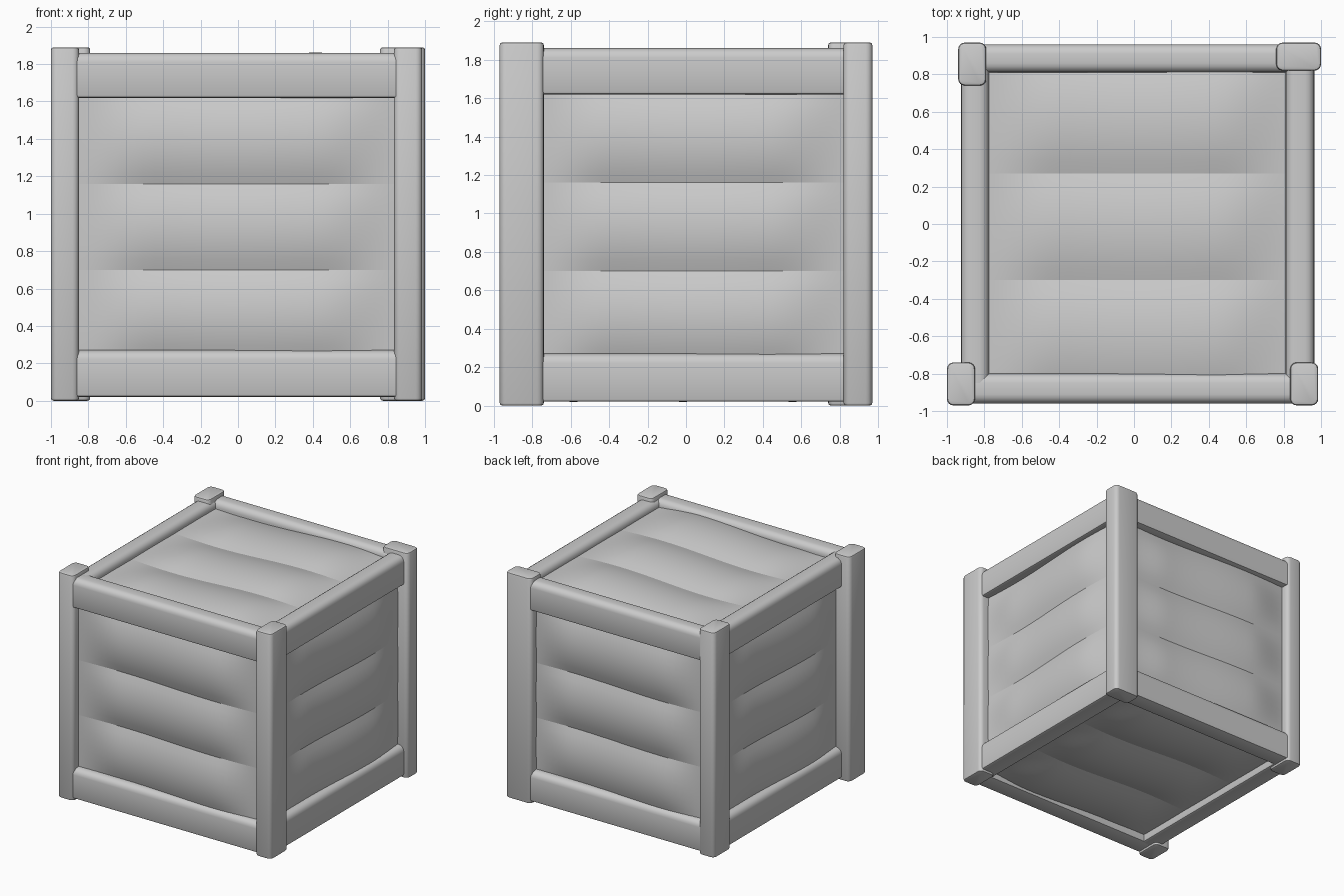
import bpy
import bmesh
from math import pi, sin, radians
from mathutils import Vector

cube = bpy.data.objects.get("Cube")
if cube:
    bpy.data.objects.remove(cube, do_unlink=True)

# One plain grey for the whole crate
grey = bpy.data.materials.new("plain_grey")
grey.use_nodes = True
colour = (0.6, 0.6, 0.6, 1)
grey.diffuse_color = colour
grey.node_tree.nodes["Principled BSDF"].inputs["Base Color"].default_value = colour


def add_object(name, bm):
    mesh = bpy.data.meshes.new(name)
    bm.to_mesh(mesh)
    bm.free()
    mesh.materials.append(grey)
    obj = bpy.data.objects.new(name, mesh)
    bpy.context.collection.objects.link(obj)
    bpy.ops.object.select_all(action='DESELECT')
    obj.select_set(True)
    bpy.context.view_layer.objects.active = obj
    bpy.ops.object.shade_smooth_by_angle(angle=radians(40))


def soften(bm, edges, offset, segments):
    bmesh.ops.bevel(bm, geom=edges, offset=offset, segments=segments,
                    profile=0.5, affect='EDGES')


def box(xs, ys, zs):
    bm = bmesh.new()
    bmesh.ops.create_cube(bm, size=1)
    for v in bm.verts:
        for i, (lo, hi) in enumerate((xs, ys, zs)):
            v.co[i] = lo if v.co[i] < 0 else hi
    return bm


def post(name, xs, ys, zs=(0, 1.89)):
    """Upright with well-rounded sides and slightly softened ends."""
    bm = box(xs, ys, zs)
    soften(bm, [e for e in bm.edges
                if abs(e.verts[0].co.z - e.verts[1].co.z) > 1], 0.035, 4)
    soften(bm, [e for e in bm.edges
                if abs(e.verts[0].co.z - e.verts[1].co.z) < 0.01], 0.014, 2)
    add_object(name, bm)


def rail(name, xs, ys, zs):
    """Level timber, rounded along its upper edges."""
    bm = box(xs, ys, zs)
    long_axis = 0 if xs[1] - xs[0] > ys[1] - ys[0] else 1
    long_edges = [e for e in bm.edges
                  if abs(e.verts[0].co[long_axis] - e.verts[1].co[long_axis]) > 1]
    middle = sum(zs) / 2
    upper = [e for e in long_edges if e.verts[0].co.z > middle]
    soften(bm, upper, 0.05, 4)
    lower = [e for e in bm.edges if all(v.co.z < middle for v in e.verts)
             and e.calc_length() > 1]
    soften(bm, lower, 0.015, 2)
    add_object(name, bm)


def plank(name, origin, u, v, length, width, nu=28, nv=8):
    """Board that bulges in the middle, flattens at its ends and warps a little."""
    normal = u.cross(v)
    bm = bmesh.new()
    rows = []
    for j in range(nv + 1):
        t = j / nv
        row = []
        for i in range(nu + 1):
            s = i / nu
            fade = min(1, 4 * min(s, 1 - s))
            fade = fade * fade * (3 - 2 * fade)
            lift = 0.045 * fade * 4 * t * (1 - t) - 0.016 * sin(2 * pi * s)
            row.append(bm.verts.new(origin + u * s * length + v * t * width
                                    + normal * lift))
        rows.append(row)
    for a, b in zip(rows, rows[1:]):
        for i in range(nu):
            bm.faces.new((a[i], a[i + 1], b[i + 1], b[i]))
    add_object(name, bm)


def panel(name, start, u, v, length, width):
    """Three boards side by side."""
    u, v, start = Vector(u), Vector(v), Vector(start)
    for k in range(3):
        plank(f"{name}_plank_{k + 1}", start + v * width * k, u, v, length, width)


# Corner posts, slightly staggered
post("front_right_post", (-1, -0.85), (-0.97, -0.74))
post("front_left_post", (0.835, 0.985), (-0.97, -0.74))
post("back_right_post", (-0.94, -0.79), (0.74, 0.97))
post("back_left_post", (0.76, 1), (0.82, 0.97))

# Horizontal rails around the bottom and top
for level, zs in (("bottom", (0.02, 0.27)), ("top", (1.62, 1.86))):
    rail(f"{level}_front_rail", (-0.9, 0.88), (-0.96, -0.80), zs)
    rail(f"{level}_back_rail", (-0.84, 0.82), (0.81, 0.96), zs)
    rail(f"{level}_right_rail", (-0.925, -0.775), (-0.85, 0.84), zs)
    rail(f"{level}_left_rail", (0.81, 0.965), (-0.84, 0.86), zs)

# Boarded sides
up = (0, 0, 1)
panel("front", (-0.88, -0.9, 0.24), (1, 0, 0), up, 1.74, 0.46)
panel("back", (0.84, 0.9, 0.24), (-1, 0, 0), up, 1.68, 0.46)
panel("left", (0.905, -0.8, 0.24), (0, 1, 0), up, 1.66, 0.46)
panel("right", (-0.865, 0.8, 0.24), (0, -1, 0), up, 1.6, 0.46)

# Boarded lid and floor
panel("lid", (-0.82, -0.87, 1.8), (1, 0, 0), (0, 1, 0), 1.68, 0.57)
panel("floor", (-0.82, 0.84, 0.08), (1, 0, 0), (0, -1, 0), 1.68, 0.57)
